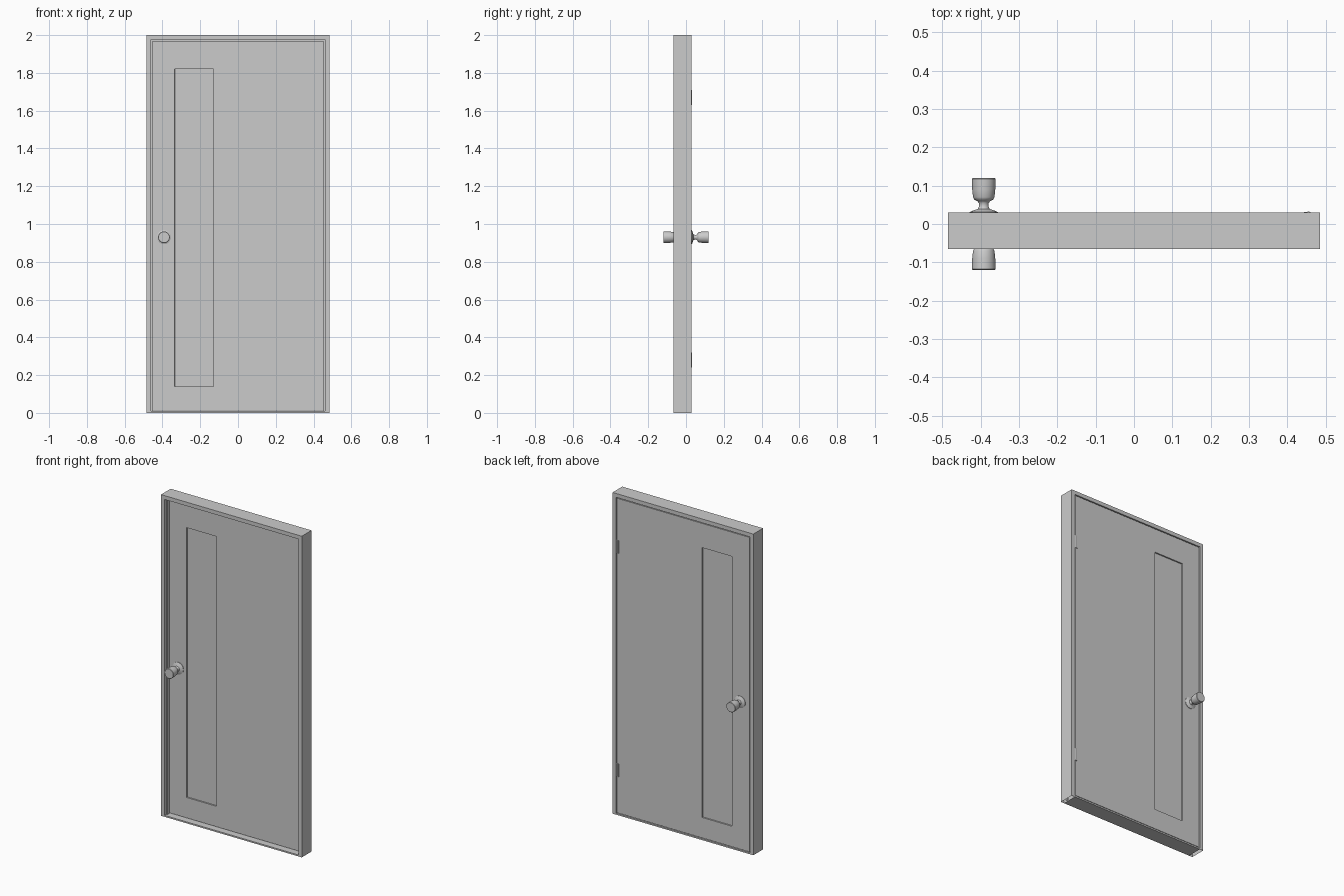
import bpy, bmesh, math
from mathutils import Matrix, Vector

cube = bpy.data.objects.get("Cube")
if cube:
    bpy.data.objects.remove(cube)

grey = bpy.data.materials.new("light_grey")
grey.use_nodes = True
grey.diffuse_color = (0.6, 0.6, 0.6, 1)
grey.node_tree.nodes["Principled BSDF"].inputs["Base Color"].default_value = (0.6, 0.6, 0.6, 1)

HALF_W, HEIGHT = 0.485, 2.0
FRONT, BACK = -0.065, 0.03
REVEAL = 0.024          # width of the frame face
DOOR_Y = 0.028          # half thickness of the door


def finish(name, bm):
    bmesh.ops.recalc_face_normals(bm, faces=bm.faces)
    mesh = bpy.data.meshes.new(name)
    bm.to_mesh(mesh)
    bm.free()
    mesh.materials.append(grey)
    obj = bpy.data.objects.new(name, mesh)
    bpy.context.collection.objects.link(obj)
    return obj


def box_mesh(lo, hi):
    lo, hi = Vector(lo), Vector(hi)
    bm = bmesh.new()
    bmesh.ops.create_cube(bm, size=1, matrix=Matrix.Translation((lo + hi) / 2)
                          @ Matrix.Diagonal((*(hi - lo), 1)))
    return bm


# Frame: a rebated profile swept up, across and down
STOP = REVEAL + 0.009
profile = [(0, FRONT), (REVEAL, FRONT), (REVEAL, -0.047), (STOP, -0.047),
           (STOP, -0.03), (REVEAL, -0.03), (REVEAL, BACK), (0, BACK)]
bm = bmesh.new()
rings = []
for side, top in ((-1, 0), (-1, 1), (1, 1), (1, 0)):
    rings.append([bm.verts.new((side * (HALF_W - d), y, (HEIGHT - d) * top))
                  for d, y in profile])
for a, b in zip(rings, rings[1:]):
    for i in range(len(profile)):
        j = (i + 1) % len(profile)
        bm.faces.new((a[i], a[j], b[j], b[i]))
finish("door_frame", bm)

# Sill
inner = HALF_W - REVEAL
finish("sill", box_mesh((-inner, FRONT, 0), (inner, BACK, 0.009)))

# Door leaf with a tall sunken panel on both faces
edge = inner - 0.004
bm = box_mesh((-edge, -DOOR_Y, 0.013), (edge, DOOR_Y, HEIGHT - REVEAL - 0.005))
x0, x1, z0, z1 = -0.335, -0.13, 0.14, 1.82
for co, no in (((x0, 0, 0), (1, 0, 0)), ((x1, 0, 0), (1, 0, 0)),
               ((0, 0, z0), (0, 0, 1)), ((0, 0, z1), (0, 0, 1))):
    bmesh.ops.bisect_plane(bm, geom=bm.verts[:] + bm.edges[:] + bm.faces[:],
                           plane_co=co, plane_no=no)
bm.normal_update()
panels = []
for f in bm.faces:
    c = f.calc_center_median()
    if abs(f.normal.y) > 0.9 and x0 < c.x < x1 and z0 < c.z < z1:
        panels.append(f)
bmesh.ops.inset_individual(bm, faces=panels, thickness=0.0005, depth=-0.008)
finish("door_leaf", bm)

# Hinges on the back edge: leaf plate and knuckle
for label, z in (("lower", 0.28), ("upper", 1.67)):
    finish(label + "_hinge_plate",
           box_mesh((edge - 0.014, 0.02, z - 0.04), (inner, 0.031, z + 0.04)))
    bm = bmesh.new()
    bmesh.ops.create_cone(bm, cap_ends=True, segments=12, radius1=0.005, radius2=0.005,
                          depth=0.08, matrix=Matrix.Translation((inner - 0.006, 0.028, z)))
    finish(label + "_hinge_knuckle", bm)


# Knobs: turned profile of radius and distance from the door centre
turned = [(0, 0.027), (0.037, 0.027), (0.037, 0.031), (0.028, 0.035), (0.016, 0.039),
          (0.013, 0.045), (0.013, 0.055), (0.017, 0.06), (0.025, 0.064), (0.028, 0.07),
          (0.030, 0.09), (0.031, 0.118), (0.029, 0.12), (0, 0.12)]
for label, side in (("front", -1), ("back", 1)):
    bm = bmesh.new()
    verts = [bm.verts.new((r, side * d, 0)) for r, d in turned]
    edges = [bm.edges.new(pair) for pair in zip(verts, verts[1:])]
    bmesh.ops.spin(bm, geom=verts + edges, cent=(0, 0, 0), axis=(0, 1, 0),
                   angle=math.tau, steps=32, use_merge=True)
    bmesh.ops.remove_doubles(bm, verts=bm.verts, dist=0.0001)
    bmesh.ops.translate(bm, verts=bm.verts, vec=(-0.392, 0, 0.93))
    knob = finish(label + "_knob", bm)
    bpy.ops.object.select_all(action='DESELECT')
    knob.select_set(True)
    bpy.context.view_layer.objects.active = knob
    bpy.ops.object.shade_smooth_by_angle(angle=math.radians(40))
